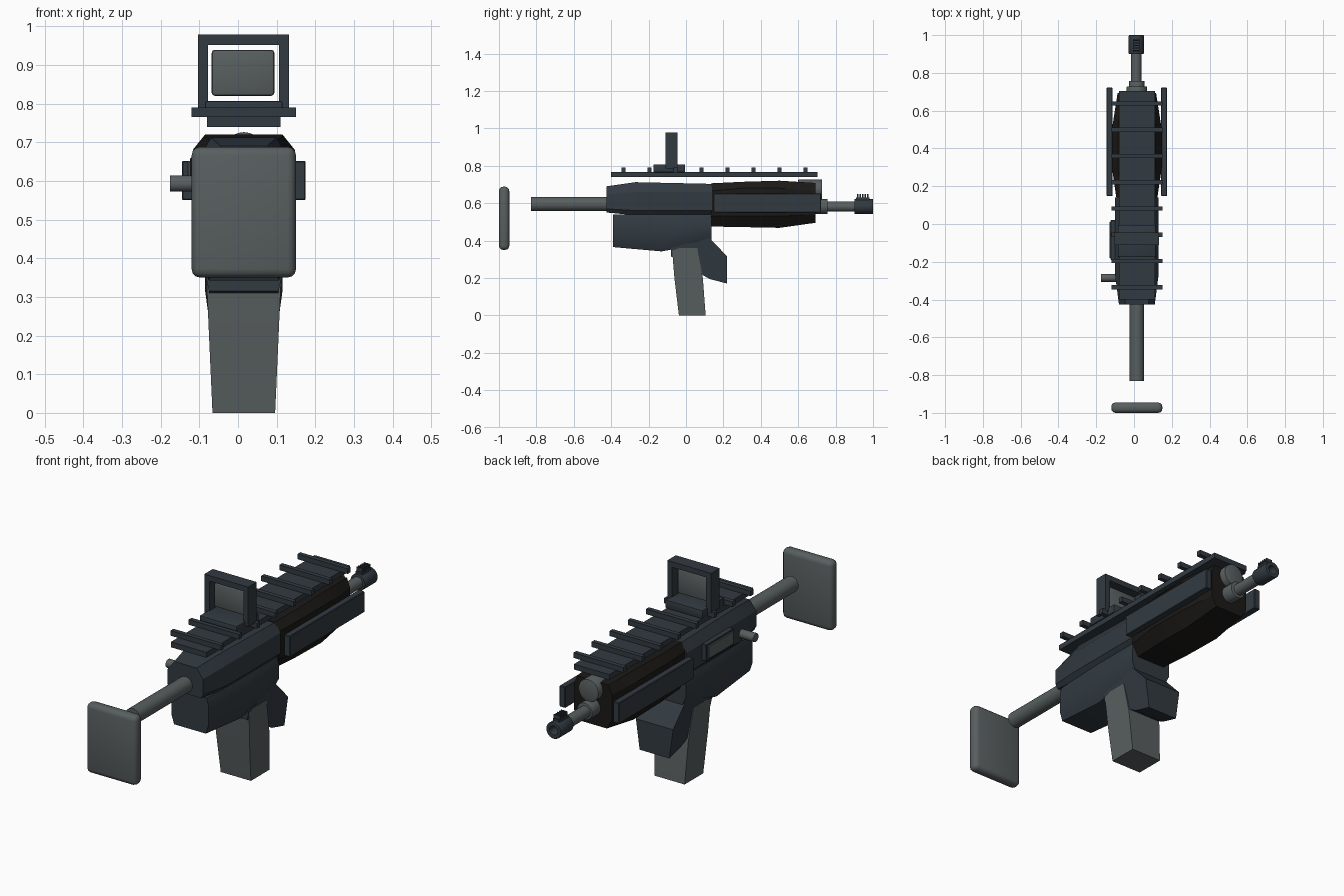
import bpy, bmesh, math
from mathutils import Matrix, Vector

if "Cube" in bpy.data.objects:
    bpy.data.objects.remove(bpy.data.objects["Cube"])

CX = 0.015  # lengthwise axis of the body


def material(name, rgb):
    m = bpy.data.materials.new(name)
    m.diffuse_color = (*rgb, 1)
    m.use_nodes = True
    m.node_tree.nodes["Principled BSDF"].inputs["Base Color"].default_value = m.diffuse_color
    return m


STEEL = material("blue grey", (0.031, 0.042, 0.053))
BLACK = material("black", (0.011, 0.010, 0.009))
GREY = material("mid grey", (0.098, 0.113, 0.116))


def finish(bm, name, mat, bevel=0.0, segs=2):
    if bevel:
        edges = [e for e in bm.edges if len(e.link_faces) == 2 and e.calc_face_angle(0) > 0.45]
        bmesh.ops.bevel(bm, geom=edges, offset=bevel, segments=segs, profile=0.5,
                        affect='EDGES', clamp_overlap=True)
    bmesh.ops.recalc_face_normals(bm, faces=bm.faces)
    me = bpy.data.meshes.new(name)
    bm.to_mesh(me)
    bm.free()
    me.materials.append(mat)
    ob = bpy.data.objects.new(name, me)
    bpy.context.collection.objects.link(ob)
    return ob


def box(name, x, y, z, mat, bevel=0.0, segs=2):
    bm = bmesh.new()
    bmesh.ops.create_cube(bm, size=1)
    for v in bm.verts:
        v.co = Vector([(a + b) / 2 + c * (b - a) for (a, b), c in zip((x, y, z), v.co)])
    return finish(bm, name, mat, bevel, segs)


def loft(name, sections, mat, bevel=0.0):
    bm = bmesh.new()
    rings = [[bm.verts.new(p) for p in s] for s in sections]
    n = len(rings[0])
    for a, b in zip(rings, rings[1:]):
        for i in range(n):
            j = (i + 1) % n
            bm.faces.new((a[i], a[j], b[j], b[i]))
    bm.faces.new(rings[0])
    bm.faces.new(rings[-1])
    return finish(bm, name, mat, bevel)


def shell(name, stations, mat, bevel):
    """Stations: y, (half width, z) at bottom, low side, high side, top."""
    secs = []
    for y, *pts in stations:
        secs.append([(CX + h, y, z) for h, z in pts] + [(CX - h, y, z) for h, z in reversed(pts)])
    return loft(name, secs, mat, bevel)


def rod(name, start, end, r, mat, bevel=0.0, hole=0.0):
    a, b = Vector(start), Vector(end)
    bm = bmesh.new()
    rot = (b - a).to_track_quat('Z', 'Y').to_matrix().to_4x4()
    bmesh.ops.create_cone(bm, cap_ends=True, segments=24, radius1=r, radius2=r,
                          depth=(b - a).length, matrix=Matrix.Translation((a + b) / 2) @ rot)
    if hole:  # recessed bore in the end cap
        d = (b - a).normalized()
        cap = [f for f in bm.faces if len(f.verts) > 4 and (f.calc_center_median() - b).length < 1e-3]
        bmesh.ops.inset_region(bm, faces=cap, thickness=r - hole)
        out = bmesh.ops.extrude_face_region(bm, geom=cap)
        bmesh.ops.delete(bm, geom=cap, context='FACES_ONLY')
        bmesh.ops.translate(bm, vec=-d * 0.05,
                            verts=[g for g in out['geom'] if isinstance(g, bmesh.types.BMVert)])
    return finish(bm, name, mat, bevel)


# Stock
box("butt_plate", (-0.12, 0.15), (-1.0, -0.945), (0.35, 0.688), GREY, 0.022, 3)
rod("stock_tube", (CX, -0.83, 0.595), (CX, -0.38, 0.595), 0.038, GREY)

# Receiver halves
shell("upper_receiver", [
    (-0.425, (0.085, 0.55), (0.095, 0.57), (0.095, 0.645), (0.06, 0.69)),
    (-0.27, (0.09, 0.535), (0.115, 0.56), (0.115, 0.66), (0.085, 0.712)),
    (0.14, (0.09, 0.535), (0.115, 0.56), (0.115, 0.66), (0.085, 0.703)),
], STEEL, 0.008)
shell("lower_receiver", [
    (-0.39, (0.085, 0.365), (0.10, 0.41), (0.10, 0.50), (0.09, 0.538)),
    (-0.13, (0.09, 0.342), (0.115, 0.39), (0.115, 0.50), (0.10, 0.54)),
    (0.05, (0.09, 0.375), (0.115, 0.42), (0.115, 0.50), (0.10, 0.54)),
    (0.137, (0.09, 0.40), (0.11, 0.44), (0.11, 0.50), (0.10, 0.54)),
], STEEL, 0.008)

# Angled guard in front of the grip
guard = [(-0.08, 0.36, 0.10), (0.12, 0.42, 0.10), (0.22, 0.315, 0.10),
         (0.22, 0.17, 0.08), (0.125, 0.195, 0.08), (-0.08, 0.315, 0.09)]
loft("angled_guard", [[(CX + s * h, y, z) for y, z, h in guard] for s in (-1, 1)], STEEL, 0.012)

# Tapered grip
loft("grip", [[(CX - h, y0, z), (CX + h, y0, z), (CX + h, y1, z), (CX - h, y1, z)]
              for z, h, y0, y1 in ((0, 0.081, -0.038, 0.105), (0.2, 0.09, -0.062, 0.09),
                                   (0.36, 0.097, -0.075, 0.06))], GREY, 0.01)

# Hand guard
shell("hand_guard", [
    (0.135, (0.075, 0.475), (0.108, 0.53), (0.108, 0.665), (0.085, 0.706)),
    (0.30, (0.085, 0.472), (0.132, 0.53), (0.132, 0.68), (0.10, 0.714)),
    (0.50, (0.085, 0.468), (0.132, 0.53), (0.132, 0.68), (0.10, 0.72)),
    (0.693, (0.075, 0.495), (0.102, 0.54), (0.102, 0.665), (0.085, 0.708)),
], BLACK, 0.01)
for side, s in (("right", 1), ("left", -1)):
    xs = sorted((CX + s * 0.128, CX + s * 0.16))
    box(side + "_side_panel", xs, (0.148, 0.722), (0.55, 0.652), STEEL, 0.003, 1)

# Barrel, gas tube and muzzle
rod("gas_tube", (CX, 0.60, 0.672), (CX, 0.728, 0.672), 0.054, GREY, 0.003)
rod("barrel_collar", (CX, 0.66, 0.582), (CX, 0.757, 0.582), 0.041, GREY, 0.003)
rod("barrel", (CX - 0.003, 0.70, 0.582), (CX - 0.003, 0.93, 0.582), 0.028, GREY)
rod("muzzle_brake", (CX - 0.003, 0.90, 0.582), (CX - 0.003, 1.0, 0.582), 0.040, STEEL, 0.004, 0.02)
box("front_sight_base", (CX - 0.02, CX + 0.014), (0.91, 0.98), (0.61, 0.63), STEEL)
for i in range(5):
    y = 0.915 + i * 0.0135
    box(f"front_sight_fin_{i + 1}", (CX - 0.02, CX + 0.014), (y, y + 0.006), (0.625, 0.648), STEEL)

# Top rail with cross slats
box("rail_base", (-0.08, 0.11), (-0.4, 0.703), (0.74, 0.766), STEEL)
for i in range(8):
    y = -0.335 + i * 0.139
    box(f"rail_slat_{i + 1}", (-0.12, 0.15), (y - 0.011, y + 0.011), (0.765, 0.79), STEEL)

# Framed sight with a floating glass pane
box("sight_base", (-0.085, 0.115), (-0.175, -0.005), (0.765, 0.807), STEEL, 0.005)
bm = bmesh.new()
rings = []
for y in (-0.11, -0.045):
    for x0, x1, z0, z1 in ((-0.104, 0.132, 0.785, 0.978), (-0.077, 0.106, 0.805, 0.951)):
        rings.append([bm.verts.new(p) for p in ((x0, y, z0), (x1, y, z0), (x1, y, z1), (x0, y, z1))])
for a, b in ((0, 1), (1, 3), (3, 2), (2, 0)):
    for i in range(4):
        j = (i + 1) % 4
        bm.faces.new((rings[a][i], rings[a][j], rings[b][j], rings[b][i]))
finish(bm, "sight_frame", STEEL, 0.006)
box("sight_glass", (-0.068, 0.094), (-0.087, -0.068), (0.82, 0.939), GREY, 0.008)

# Left-hand controls
rod("bolt_handle", (-0.176, -0.285, 0.593), (-0.08, -0.285, 0.593), 0.021, GREY, 0.002)
box("ejection_frame", (-0.124, -0.09), (-0.19, 0.02), (0.58, 0.66), STEEL, 0.002, 1)
box("ejection_cover", (-0.13, -0.10), (-0.18, 0.01), (0.59, 0.652), GREY, 0.002, 1)

# Smooth shading with sharp edges kept
for ob in bpy.context.collection.objects:
    ob.select_set(True)
    bpy.context.view_layer.objects.active = ob
bpy.ops.object.shade_smooth_by_angle(angle=math.radians(30))
